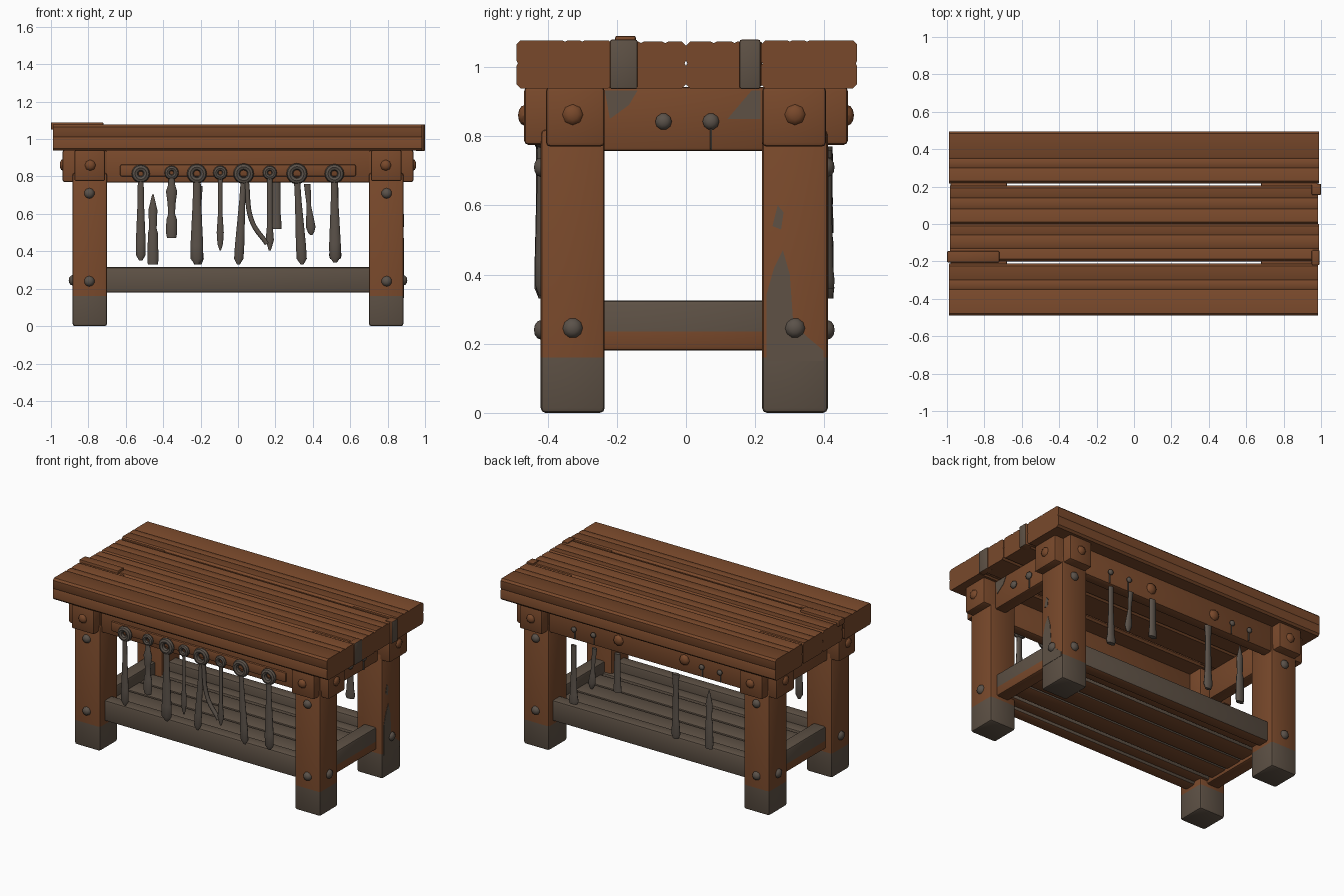
import bpy, bmesh, math
from mathutils import Vector

cube = bpy.data.objects.get("Cube")
if cube:
    bpy.data.objects.remove(cube, do_unlink=True)


def material(name, rgb):
    m = bpy.data.materials.new(name)
    m.use_nodes = True
    m.diffuse_color = (*rgb, 1)
    bsdf = m.node_tree.nodes["Principled BSDF"]
    bsdf.inputs["Base Color"].default_value = (*rgb, 1)
    bsdf.inputs["Roughness"].default_value = 0.8
    return m


WOOD = material("brown wood", (0.19, 0.066, 0.024))
GREY = material("weathered grey wood", (0.112, 0.083, 0.06))
IRON = material("dull iron", (0.104, 0.084, 0.068))
made = []


def finish(name, bm, mats):
    bmesh.ops.recalc_face_normals(bm, faces=bm.faces)
    mesh = bpy.data.meshes.new(name)
    bm.to_mesh(mesh)
    bm.free()
    for m in mats:
        mesh.materials.append(m)
    ob = bpy.data.objects.new(name, mesh)
    bpy.context.collection.objects.link(ob)
    made.append(ob)
    return ob


def box(name, xs, ys, zs, mat, bevel=0.01, split=None, other=None, rule=None):
    """Bevelled beam; faces that meet the rule get the other material."""
    bm = bmesh.new()
    bmesh.ops.create_cube(bm, size=1)
    for v in bm.verts:
        v.co = [(a + b) / 2 + c * abs(b - a) for (a, b), c in zip((xs, ys, zs), v.co)]
    bmesh.ops.bevel(bm, geom=bm.edges[:], offset=bevel, segments=2, profile=0.5, affect='EDGES')
    if split:
        bmesh.ops.bisect_plane(bm, geom=bm.verts[:] + bm.edges[:] + bm.faces[:],
                               plane_co=(0, 0, split), plane_no=(0, 0, 1))
    bm.normal_update()
    if rule:
        for f in bm.faces:
            f.material_index = int(rule(f.calc_center_median(), f.normal))
    return finish(name, bm, [mat, other] if other else [mat])


def prism(name, pts, axis, lo, hi, mat):
    """Flat outline extruded along one axis."""
    bm = bmesh.new()
    rings = []
    for d in (lo, hi):
        ring = []
        for p in pts:
            co = list(p)
            co.insert(axis, d)
            ring.append(bm.verts.new(co))
        rings.append(ring)
        bm.faces.new(ring)
    for i in range(len(pts)):
        j = (i + 1) % len(pts)
        bm.faces.new((rings[0][i], rings[0][j], rings[1][j], rings[1][i]))
    return finish(name, bm, [mat])


def dome(name, co, normal, r, mat, height=0.7, sides=10):
    """Rounded bolt head flattened along its normal."""
    bm = bmesh.new()
    bmesh.ops.create_uvsphere(bm, u_segments=sides, v_segments=6, radius=r)
    turn = Vector((0, 0, 1)).rotation_difference(Vector(normal))
    for v in bm.verts:
        v.co.z *= height
        v.co = turn @ v.co + Vector(co)
    return finish(name, bm, [mat])


def turned(name, x, y, profile, lean=0, flat=0.55):
    """Hanging tool: (z, radius) profile turned and flattened, leaning in x."""
    bm = bmesh.new()
    n, top, rings = 10, profile[0][0], []
    for z, r in profile:
        rings.append([bm.verts.new((x + lean * (top - z) + r * math.cos(i * math.tau / n),
                                    y + flat * r * math.sin(i * math.tau / n), z)) for i in range(n)])
    for a, b in zip(rings, rings[1:]):
        for i in range(n):
            bm.faces.new((a[i], a[(i + 1) % n], b[(i + 1) % n], b[i]))
    bm.faces.new(rings[0])
    bm.faces.new(rings[-1])
    return finish(name, bm, [IRON])


def ring(name, x, y, z, r, tube):
    bm = bmesh.new()
    n, m, loops = 16, 8, []
    for i in range(n):
        a = i * math.tau / n
        loop = []
        for j in range(m):
            b = j * math.tau / m
            d = r + tube * math.cos(b)
            loop.append(bm.verts.new((x + d * math.cos(a), y + tube * math.sin(b), z + d * math.sin(a))))
        loops.append(loop)
    for i in range(n):
        p, q = loops[i], loops[(i + 1) % n]
        for j in range(m):
            k = (j + 1) % m
            bm.faces.new((p[j], q[j], q[k], p[k]))
    return finish(name, bm, [IRON])


# Table top planks with shallow grooves on the top and sides
def plank(name, y0, y1, x0, x1, top, grooves):
    c, w, d = 0.012, 0.008, 0.004
    pts = [(y0, 0.95), (y0, 1.01 - w), (y0 + d, 1.01), (y0, 1.01 + w), (y0, top - c), (y0 + c, top)]
    for g in grooves:
        pts += [(g - w, top), (g, top - d), (g + w, top)]
    pts += [(y1 - c, top), (y1, top - c), (y1, 1.01 + w), (y1 - d, 1.01), (y1, 1.01 - w),
            (y1, 0.95), (y1 - c, 0.938), (y0 + c, 0.938)]
    prism(name, pts, 0, x0, x1, WOOD)


plank("top_plank_front", -0.49, -0.212, -0.99, 0.985, 1.077, [-0.35, -0.3])
plank("top_plank_mid_front", -0.2, 0, -0.985, 0.988, 1.073, [-0.13, -0.06])
plank("top_plank_mid_back", 0, 0.205, -0.985, 0.985, 1.073, [0.08, 0.14])
plank("top_plank_back", 0.217, 0.495, -0.99, 0.988, 1.077, [0.3, 0.35])
for s in (-1, 1):
    for y in (-0.206, 0.211):
        box("gap_filler", sorted((s * 0.68, s * 0.98)), (y - 0.008, y + 0.008), (0.945, 1.072), WOOD, 0.002)


# End straps, weathered on the outer face, and raised patch
def outward(c, n):
    return n.x > 0.5


box("strap_front", (0.95, 0.992), (-0.22, -0.14), (0.936, 1.079), WOOD, 0.006, None, GREY, outward)
box("strap_back", (0.95, 1.0), (0.155, 0.215), (0.936, 1.079), WOOD, 0.006, None, GREY, outward)
box("raised_patch", (-1, -0.72), (-0.205, -0.145), (1.05, 1.09), WOOD, 0.006)

# Legs, corner blocks, studs and bolts
for sx in (-1, 1):
    for sy in (-1, 1):
        def span(a, b, s):
            return sorted((a * s, b * s))
        inner, outer = (0.235, 0.42) if sy < 0 else (0.22, 0.41)
        ym = sy * (inner + outer) / 2
        box("leg", span(0.7, 0.885, sx), span(inner, outer, sy), (0, 0.82), WOOD, 0.014,
            0.16, GREY, lambda c, n: c.z < 0.16)
        box("corner_block_long", span(0.71, 0.875, sx), span(0.24, 0.468, sy), (0.775, 0.942), WOOD, 0.012)
        box("corner_block_cross", span(0.7, 0.938, sx), span(inner, 0.405, sy), (0.77, 0.942), WOOD, 0.012)
        dome("block_stud", (sx * 0.79, sy * 0.466, 0.86), (0, sy, 0), 0.03, WOOD, 0.65, 8)
        dome("block_stud", (sx * 0.936, ym, 0.862), (sx, 0, 0), 0.031, WOOD, 0.55, 8)
        for z in (0.24, 0.71):
            dome("leg_bolt", (sx * 0.795, sy * outer, z), (0, sy, 0), 0.028, IRON)
        dome("leg_bolt", (sx * 0.885, ym, 0.245), (sx, 0, 0), 0.029, IRON)

# Weathered patches on one back leg and the end apron
prism("leg_patch", [(0.232, 0.15), (0.232, 0.34), (0.255, 0.42), (0.28, 0.47), (0.3, 0.4), (0.31, 0.26),
                    (0.35, 0.22), (0.398, 0.18), (0.398, 0.15)], 0, 0.88, 0.887, GREY)
prism("leg_patch_small", [(0.25, 0.54), (0.265, 0.6), (0.282, 0.58), (0.275, 0.53)], 0, 0.88, 0.887, GREY)
prism("apron_patch", [(-0.235, 0.932), (-0.14, 0.932), (-0.165, 0.89), (-0.22, 0.85)], 0, 0.845, 0.852, GREY)
prism("apron_patch", [(0.215, 0.932), (0.19, 0.932), (0.12, 0.85), (0.215, 0.85)], 0, 0.845, 0.852, GREY)


# Aprons under the top, lower rails
def underside(c, n):
    return n.z < -0.5


for s in (-1, 1):
    ys = sorted((s * 0.33, s * 0.4))
    box("long_apron", (-0.74, 0.74), ys, (0.768, 0.942), WOOD)
    box("end_apron", sorted((s * 0.77, s * 0.85)), (-0.26, 0.25), (0.757, 0.942), WOOD)
    box("long_rail", (-0.73, 0.73), sorted((s * 0.29, s * 0.37)), (0.18, 0.315), GREY,
        0.012, None, WOOD, underside)
    box("end_rail", sorted((s * 0.75, s * 0.84)), (-0.26, 0.25), (0.18, 0.325), GREY,
        0.012, 0.235, WOOD, lambda c, n: c.z < 0.235)
box("tool_bar", (-0.63, 0.63), (-0.412, -0.39), (0.8, 0.865), WOOD)

# Shelf planks, weathered on top
for y0, y1 in ((-0.3, -0.218), (-0.198, -0.07), (-0.062, 0.066), (0.074, 0.202), (0.222, 0.3)):
    box("shelf_plank", (-0.78, 0.78), (y0, y1), (0.2, 0.255), GREY, 0.01, None, WOOD, underside)

# Nails on one end apron
for y in (-0.065, 0.072):
    dome("end_nail", (0.855, y, 0.842), (1, 0, 0), 0.024, IRON)
box("nail_stem", (0.848, 0.858), (0.07, 0.075), (0.76, 0.84), IRON, 0.001)


# Front tools: ring plus shaft, placed by x, ring size, bottom height, width, lean
def blade(top, low, w):
    return [(top, w * 0.6), (top - 0.12, w * 0.65), (low + 0.1, w), (low + 0.03, w), (low, w * 0.3)]


FRONT = -0.42
for x, r, low, w, lean in ((-0.52, 0.031, 0.35, 0.026, 0), (-0.22, 0.035, 0.33, 0.034, 0),
                           (0.03, 0.037, 0.33, 0.025, -0.06), (0.315, 0.038, 0.33, 0.027, 0.06),
                           (0.515, 0.034, 0.34, 0.031, 0.01)):
    ring("tool_ring", x, FRONT, 0.815, r, 0.018)
    turned("hanging_blade", x, FRONT, blade(0.79, low, w), lean)
for x in (-0.355, -0.095, 0.17):
    ring("small_ring", x, FRONT, 0.82, 0.024, 0.014)
turned("hanging_mallet", -0.355, FRONT, [(0.8, 0.014), (0.75, 0.02), (0.72, 0.03), (0.66, 0.022), (0.6, 0.018),
                                         (0.57, 0.028), (0.5, 0.03), (0.47, 0.024)])
turned("hanging_pick", -0.095, FRONT, [(0.8, 0.012), (0.62, 0.011), (0.5, 0.019), (0.44, 0.015), (0.405, 0.004)])
turned("hanging_file", 0.17, FRONT, [(0.8, 0.014), (0.55, 0.014), (0.46, 0.022), (0.405, 0.006)])

# Curved arm beside the file
curve = bpy.data.curves.new("curved_arm", 'CURVE')
curve.dimensions = '3D'
curve.bevel_depth, curve.bevel_resolution, curve.use_fill_caps = 0.013, 2, True
spline = curve.splines.new('BEZIER')
path = ((0.045, 0.78), (0.075, 0.56), (0.155, 0.44))
spline.bezier_points.add(len(path) - 1)
for p, (x, z) in zip(spline.bezier_points, path):
    p.co = (x, FRONT, z)
    p.handle_left_type = p.handle_right_type = 'AUTO'
arm = bpy.data.objects.new("curved_arm", curve)
curve.materials.append(IRON)
bpy.context.collection.objects.link(arm)

# Back tools hung below nails
BACK = 0.412
turned("back_blade", 0.52, BACK, [(0.74, 0.018), (0.6, 0.018), (0.42, 0.026), (0.38, 0.034), (0.36, 0.028)])
turned("back_blade", -0.215, BACK, [(0.75, 0.026), (0.66, 0.02), (0.45, 0.024), (0.36, 0.032), (0.33, 0.02)])
turned("back_spoon", 0.37, BACK, [(0.76, 0.018), (0.64, 0.012), (0.58, 0.02), (0.53, 0.026), (0.5, 0.016),
                                  (0.488, 0.006)], 0.08)
turned("back_chisel", 0.205, BACK, [(0.77, 0.022), (0.6, 0.023), (0.54, 0.028), (0.52, 0.028)])
turned("back_spike", -0.455, BACK, [(0.705, 0.004), (0.62, 0.024), (0.52, 0.02), (0.5, 0.026), (0.36, 0.03),
                                    (0.33, 0.027)])
for x in (0.52, 0.38, -0.4, -0.53):
    dome("back_nail", (x, 0.41, 0.84), (0, 1, 0), 0.018, IRON)
    box("back_nail_stem", (x - 0.003, x + 0.003), (0.396, 0.406), (0.775, 0.84), IRON, 0.001)
for x in (0.205, -0.27):
    dome("back_stud", (x, 0.4, 0.85), (0, 1, 0), 0.035, WOOD, 0.6, 8)

# Smooth shading with sharp edges kept
for ob in made:
    ob.select_set(True)
bpy.context.view_layer.objects.active = made[0]
bpy.ops.object.shade_smooth_by_angle(angle=math.radians(40))
